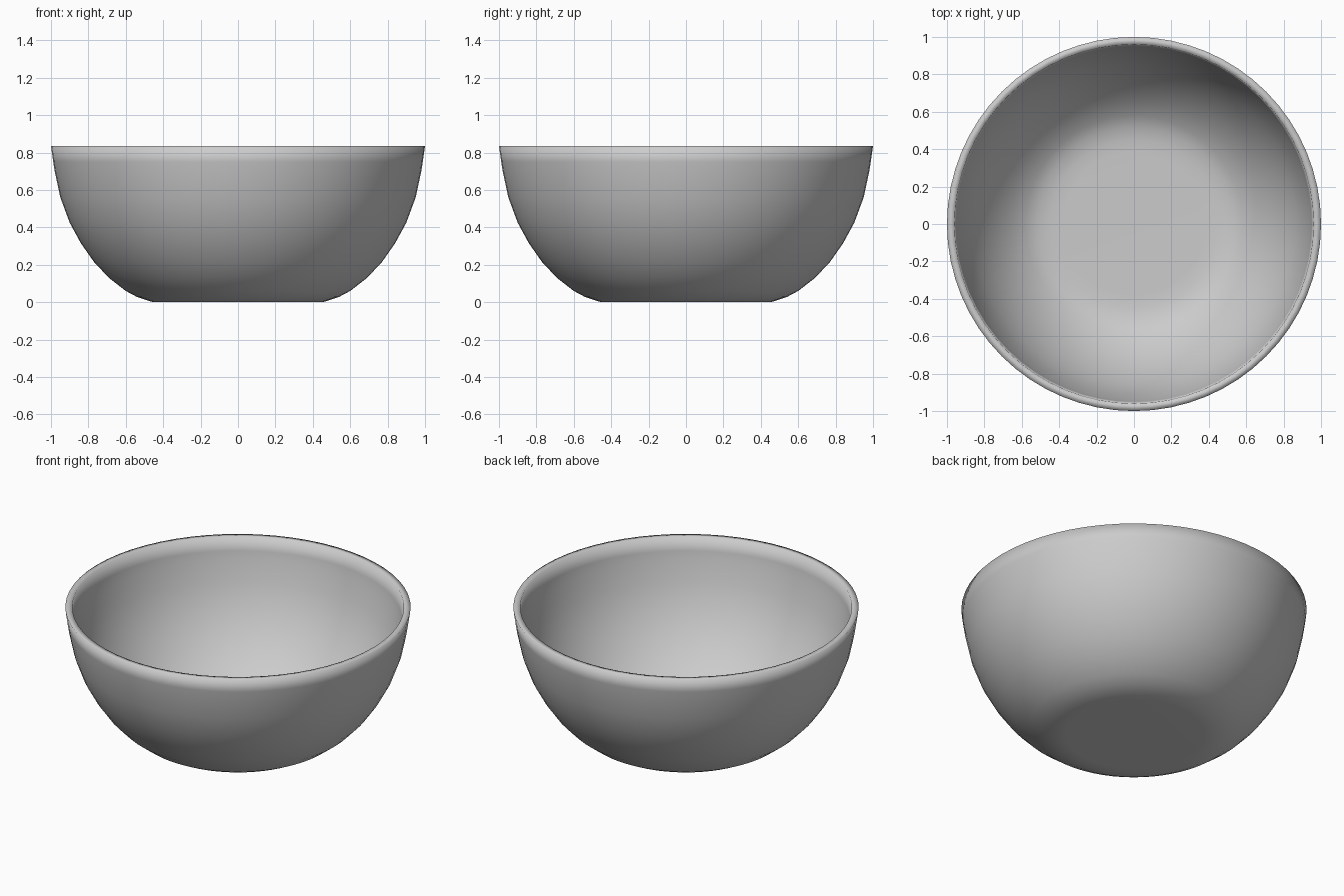
import bpy, bmesh, math

if "Cube" in bpy.data.objects:
    bpy.data.objects.remove(bpy.data.objects["Cube"])

SEGMENTS = 64

# Bowl profile (radius, height): outside from base to rim, then inside from rim to floor
outer = [(0.40, 0.008), (0.46, 0.01), (0.54, 0.028), (0.60, 0.06), (0.69, 0.13),
         (0.77, 0.215), (0.84, 0.315), (0.90, 0.425), (0.95, 0.56), (0.98, 0.70),
         (0.988, 0.75), (1.0, 0.834)]
inner = [(0.96, 0.834), (0.95, 0.75), (0.94, 0.70), (0.91, 0.57), (0.863, 0.44),
         (0.805, 0.335), (0.74, 0.24), (0.665, 0.16), (0.58, 0.09), (0.52, 0.062),
         (0.45, 0.048), (0.38, 0.046)]


def lathe(name, profile):
    bm = bmesh.new()
    rings = []
    for r, z in profile:
        rings.append([bm.verts.new((r * math.cos(2 * math.pi * i / SEGMENTS),
                                    r * math.sin(2 * math.pi * i / SEGMENTS), z))
                      for i in range(SEGMENTS)])
    for a, b in zip(rings, rings[1:]):
        for i in range(SEGMENTS):
            j = (i + 1) % SEGMENTS
            bm.faces.new((a[i], a[j], b[j], b[i]))
    # Flat underside and flat inner floor
    bm.faces.new(rings[0][::-1])
    bm.faces.new(rings[-1])
    bmesh.ops.recalc_face_normals(bm, faces=bm.faces[:])
    for f in bm.faces:
        f.smooth = True
    mesh = bpy.data.meshes.new(name)
    bm.to_mesh(mesh)
    bm.free()
    obj = bpy.data.objects.new(name, mesh)
    bpy.context.collection.objects.link(obj)
    return obj


# Bowl with a soft-shaded rim
base = outer[0][1]
lathe("bowl", [(r, z - base if z < 0.02 else z) for r, z in outer] + inner)
